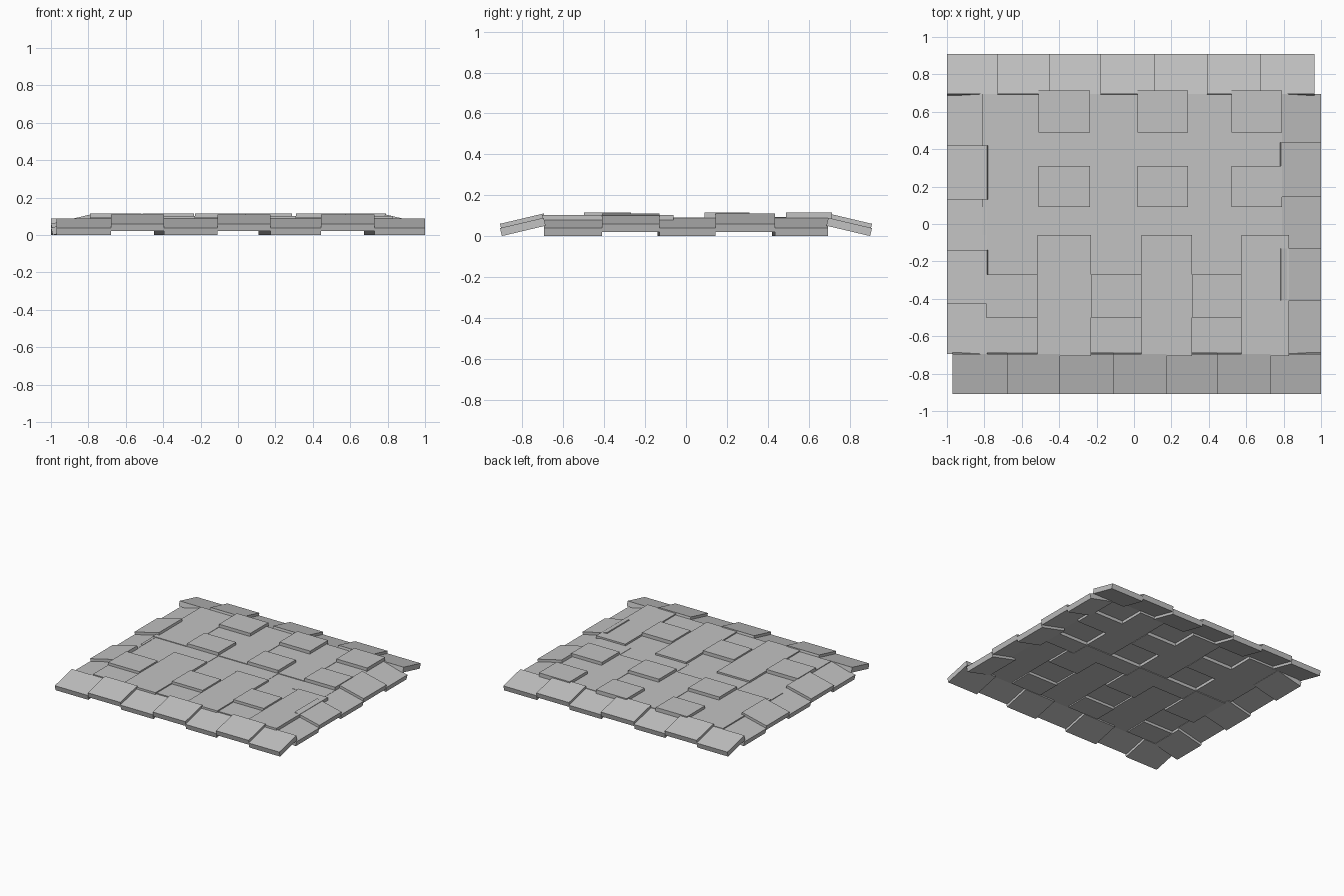
import bpy
import math
from mathutils import Matrix, Vector

if "Cube" in bpy.data.objects:
    bpy.data.objects.remove(bpy.data.objects["Cube"], do_unlink=True)

stone = bpy.data.materials.new("grey stone")
stone.use_nodes = True
grey = (0.54, 0.54, 0.54, 1)
stone.diffuse_color = grey
stone.node_tree.nodes["Principled BSDF"].inputs["Base Color"].default_value = grey

THICK = 0.04
TILT = math.radians(13.3)


def slab(name, matrix, size):
    """Box whose top face is centred on the origin of the matrix."""
    bpy.ops.mesh.primitive_cube_add(size=1)
    ob = bpy.context.object
    ob.name = name
    ob.data.transform(matrix @ Matrix.Diagonal((*size, 1)) @ Matrix.Translation((0, 0, -0.5)))
    ob.data.materials.append(stone)


# Flat paving: rows from back to front, heights alternate between columns
row_edges = [0.715, 0.49, 0.31, 0.09, -0.06, -0.27, -0.50, -0.705]
back_columns = [-0.81, -0.51, -0.235, 0.02, 0.29, 0.52, 0.79]
front_columns = [-0.79, -0.515, -0.23, 0.04, 0.31, 0.575, 0.83]
row_tops = [(0.093, 0.115), (0.093, 0.09), (0.093, 0.115), (0.088, 0.09),
            (0.088, 0.103), (0.115, 0.103), (0.094, 0.103)]

for r, tops in enumerate(row_tops):
    y1, y0 = row_edges[r], row_edges[r + 1]
    columns = back_columns if r < 4 else front_columns
    for c in range(6):
        x0, x1 = columns[c], columns[c + 1]
        # sunken end slabs stop short of the sloping border
        ya, yb = y0, y1
        if c % 2 == 0:
            ya, yb = max(y0, -0.69), min(y1, 0.695)
        place = Matrix.Translation(((x0 + x1) / 2, (ya + yb) / 2, tops[c % 2]))
        slab(f"paving_slab_{r + 1}_{c + 1}", place, (x1 - x0, yb - ya, THICK))


def border(name, turn, reach, edges):
    """Row of slabs sloping down and outward; every second one sits higher."""
    length = 0.22
    for i, (a, b) in enumerate(zip(edges, edges[1:])):
        drop = Matrix.Rotation(TILT, 4, 'X')
        middle = drop @ Vector((0, length / 2, 0))
        outer_top = THICK * math.cos(TILT) + 0.021 * (i % 2)
        place = Vector(((a + b) / 2, -reach + middle.y, outer_top + middle.z))
        matrix = Matrix.Rotation(turn, 4, 'Z') @ Matrix.Translation(place) @ drop
        slab(f"{name}_{i + 1}", matrix, (b - a, length, THICK))


# Sloping border on all four sides, edges listed along each side's own axis
back = [-1.0, -0.73, -0.45, -0.18, 0.11, 0.39, 0.675, 0.965]
front = [-0.97, -0.68, -0.395, -0.11, 0.175, 0.445, 0.73, 1.0]
left = [-0.695, -0.41, -0.13, 0.145, 0.435, 0.695]
right = [-0.695, -0.425, -0.14, 0.13, 0.42, 0.695]
border("front_border", 0, 0.91, front)
border("back_border", math.pi, 0.91, [-x for x in reversed(back)])
border("left_border", math.pi / 2, 1.0, left)
border("right_border", -math.pi / 2, 1.0, [-y for y in reversed(right)])
